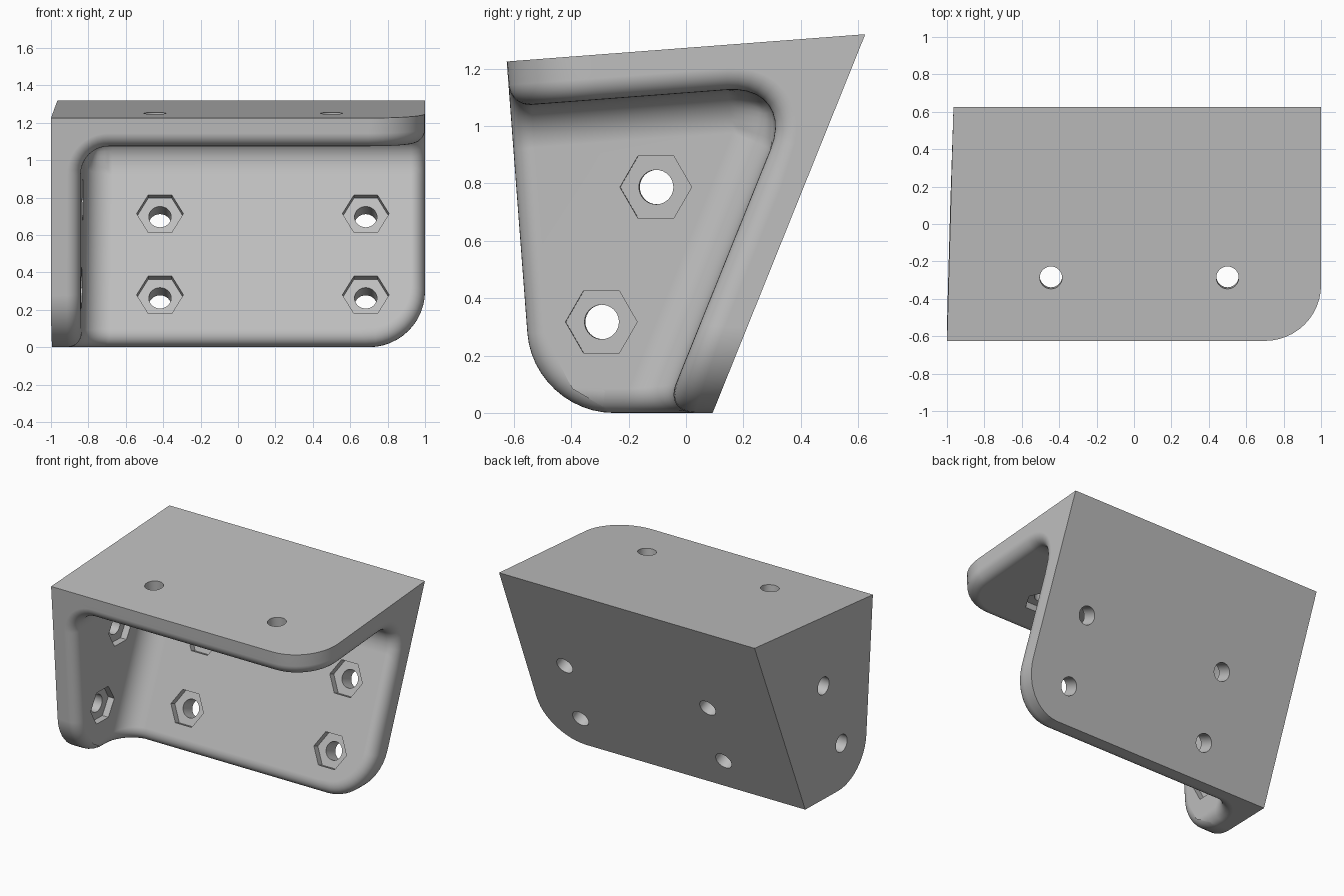
import bpy, bmesh, math
from mathutils import Vector, Matrix

cube = bpy.data.objects.get("Cube")
if cube:
    bpy.data.objects.remove(cube)

THICK = 0.157        # plate thickness
HEX_DEPTH = 0.047    # depth of the nut pockets


def plane(normal, point):
    n = Vector(normal).normalized()
    return n, n.dot(Vector(point))


# Outward planes of the overall block
lip = (-1, -0.625, 1.225)
planes = {
    "top": plane((0, -0.076, 1), lip),
    "front": plane((0, -1, -0.076), lip),
    "side": plane((-1, 0.0278, 0.0021), lip),
    "back": plane((0, 1.32, -0.532), (0, 0.093, 0)),
    "bottom": plane((0, 0, -1), (0, 0, 0)),
    "end": plane((1, 0, 0), (1, 0, 0)),
}
MOUNTS = ("top", "side", "back")


def depth(point, name):
    n, d = planes[name]
    return d - n.dot(point)


def make_object(name, bm):
    bmesh.ops.recalc_face_normals(bm, faces=bm.faces)
    mesh = bpy.data.meshes.new(name)
    bm.to_mesh(mesh)
    bm.free()
    obj = bpy.data.objects.new(name, mesh)
    bpy.context.collection.objects.link(obj)
    return obj


def block(name, shift):
    """Six-sided solid bounded by the planes, each moved by shift[plane]."""
    bm = bmesh.new()
    sides = {key: [] for key in planes}
    for x in ("side", "end"):
        for y in ("front", "back"):
            for z in ("bottom", "top"):
                keys = (x, y, z)
                rows = Matrix([planes[k][0] for k in keys])
                offsets = Vector([planes[k][1] + shift.get(k, 0) for k in keys])
                v = bm.verts.new(rows.inverted() @ offsets)
                for k in keys:
                    sides[k].append(v)
    for a, b, c, d in sides.values():
        bm.faces.new((a, b, d, c))
    return make_object(name, bm)


def apply_modifier(obj, mod):
    bpy.context.view_layer.objects.active = obj
    bpy.ops.object.modifier_apply(modifier=mod.name)


def round_edges(obj, radius, segments, chosen):
    """Round the chosen edges to a true radius whatever their angle."""
    bm = bmesh.new()
    bm.from_mesh(obj.data)
    reach = []
    for e in bm.edges:
        picked = len(e.link_faces) == 2 and chosen(e)
        reach.append(radius * math.tan(e.calc_face_angle() / 2) if picked else 0)
    bm.free()
    widest = max(reach)
    weights = obj.data.attributes.new("bevel_weight_edge", "FLOAT", "EDGE")
    for item, r in zip(weights.data, reach):
        item.value = r / widest
    mod = obj.modifiers.new("Round", "BEVEL")
    mod.limit_method = "WEIGHT"
    mod.offset_type = "OFFSET"
    mod.width = widest
    mod.segments = segments
    mod.use_clamp_overlap = False
    apply_modifier(obj, mod)
    left = obj.data.attributes.get("bevel_weight_edge")
    if left:
        obj.data.attributes.remove(left)


def cut(obj, cutter):
    mod = obj.modifiers.new("Cut", "BOOLEAN")
    mod.operation = "DIFFERENCE"
    mod.solver = "EXACT"
    mod.object = cutter
    apply_modifier(obj, mod)
    bpy.data.objects.remove(cutter)


def shared_by(*pairs):
    """Edge test: the edge's two faces lie along one of the named plane pairs."""
    def test(e):
        def matches(pair):
            return all(any(f.normal.dot(planes[k][0]) > 0.999 for f in e.link_faces)
                       for k in pair)
        return any(matches(p) for p in pairs)
    return test


# Outer block with a large round on the free corner of each plate
bracket = block("corner_bracket", {})
round_edges(bracket, 0.3, 12, shared_by(
    ("front", "end"), ("bottom", "end"), ("front", "bottom")))

# Hollow that leaves three plates joined by fillets
hollow = block("hollow_cutter", {k: -THICK if k in MOUNTS else 0.5 for k in planes})
round_edges(hollow, 0.15, 10, shared_by(
    ("top", "back"), ("top", "side"), ("back", "side")))
cut(bracket, hollow)


# Soft round along the inner rim of the plates
def on_rim(e):
    return e.calc_face_angle() > 0.7 and all(
        depth(v.co, k) > THICK - 0.01 for v in e.verts for k in MOUNTS)


round_edges(bracket, 0.075, 8, on_rim)

# Bolt positions: plate and a point on the bolt axis
bolts = [("top", (x, -0.287, 1.25)) for x in (-0.444, 0.5)]
bolts += [("side", (-0.84, -0.105, 0.787)), ("side", (-0.84, -0.295, 0.317))]
bolts += [("back", (x, 0.403 * z - 0.076, z))
          for x in (-0.417, 0.683) for z in (0.714, 0.28)]


def bolt_cutter(name, count, radius, near, far):
    """Prisms along all bolt axes, between two depths under the outer faces."""
    bm = bmesh.new()
    for key, point in bolts:
        n = planes[key][0]
        origin = Vector(point) + n * depth(Vector(point), key)
        u = Vector((0, 1, 0)) if key == "side" else Vector((1, 0, 0))
        v = n.cross(u).normalized()
        u = v.cross(n)
        rings = []
        for level in (near, far):
            ring = []
            for i in range(count):
                a = math.tau * i / count
                ring.append(bm.verts.new(
                    origin - n * level + radius * (u * math.cos(a) + v * math.sin(a))))
            rings.append(ring)
            bm.faces.new(ring)
        for i in range(count):
            j = (i + 1) % count
            bm.faces.new((rings[0][i], rings[0][j], rings[1][j], rings[1][i]))
    return make_object(name, bm)


# Bolt holes and hexagonal nut pockets
cut(bracket, bolt_cutter("hole_cutter", 32, 0.06, -0.05, THICK + 0.05))
cut(bracket, bolt_cutter("nut_cutter", 6, 0.125, THICK - HEX_DEPTH, THICK + 0.03))

# Single grey finish
grey = bpy.data.materials.new("plain_grey")
grey.use_nodes = True
color = (0.52, 0.52, 0.52, 1)
grey.diffuse_color = color
grey.node_tree.nodes["Principled BSDF"].inputs["Base Color"].default_value = color
bracket.data.materials.clear()
bracket.data.materials.append(grey)
for f in bracket.data.polygons:
    f.material_index = 0

# Smooth rounds, crisp flats
bpy.ops.object.select_all(action="DESELECT")
bracket.select_set(True)
bpy.context.view_layer.objects.active = bracket
bpy.ops.object.shade_smooth_by_angle(angle=math.radians(30))
soft = bracket.modifiers.new("Flat_faces", "WEIGHTED_NORMAL")
soft.keep_sharp = True
